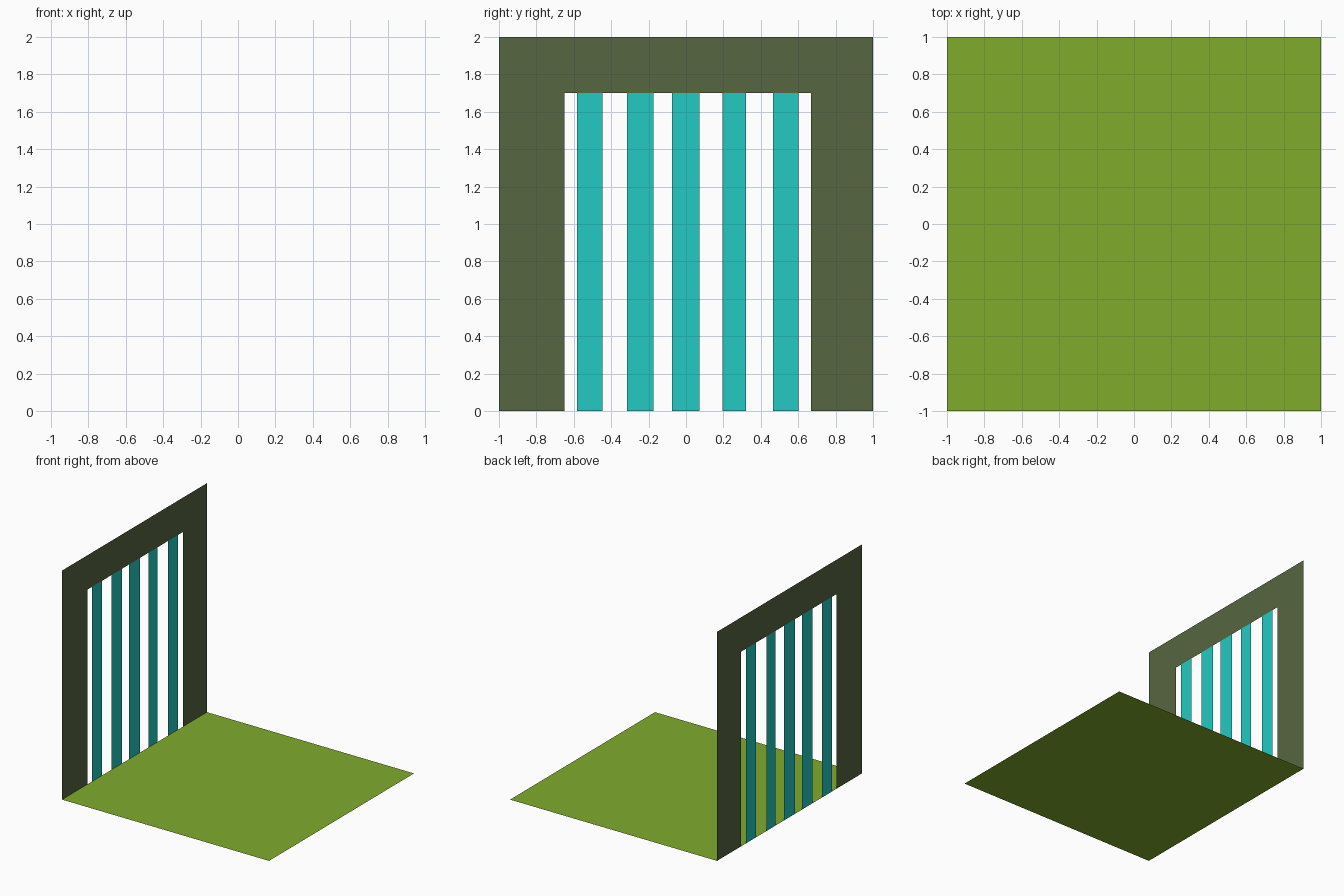
import bpy

if "Cube" in bpy.data.objects:
    bpy.data.objects.remove(bpy.data.objects["Cube"])


def material(name, rgb):
    """Flat colour given as 0-255 display values, stored as linear."""
    m = bpy.data.materials.new(name)
    lin = [(c / 255 / 12.92) if c < 11 else ((c / 255 + 0.055) / 1.055) ** 2.4 for c in rgb]
    m.diffuse_color = (*lin, 1.0)
    m.use_nodes = True
    m.node_tree.nodes["Principled BSDF"].inputs["Base Color"].default_value = m.diffuse_color
    return m


def sheet(name, points, mat):
    """Single flat face of zero thickness."""
    me = bpy.data.meshes.new(name)
    me.from_pydata(points, [], [range(len(points))])
    me.materials.append(mat)
    ob = bpy.data.objects.new(name, me)
    bpy.context.collection.objects.link(ob)
    return ob


green = material("grass green", (128, 171, 44))
olive = material("dark olive", (86, 102, 65))
turquoise = material("turquoise", (35, 202, 194))

WALL_X = -1.0
LEFT, RIGHT, TOP = -0.65, 0.667, 1.70

# Floor
sheet("floor", [(-1, -1, 0), (1, -1, 0), (1, 1, 0), (-1, 1, 0)], green)

# Arch-shaped wall frame, facing +x
profile = [(-1, 0), (LEFT, 0), (LEFT, TOP), (RIGHT, TOP),
           (RIGHT, 0), (1, 0), (1, 2), (-1, 2)]
sheet("wall_frame", [(WALL_X, y, z) for y, z in profile], olive)

# Vertical bars in the opening
bars = [(-0.583, -0.447), (-0.316, -0.173), (-0.075, 0.073),
        (0.195, 0.32), (0.465, 0.602)]
for i, (a, b) in enumerate(bars, 1):
    sheet(f"bar_{i}", [(WALL_X, a, 0), (WALL_X, b, 0),
                       (WALL_X, b, TOP), (WALL_X, a, TOP)], turquoise)
